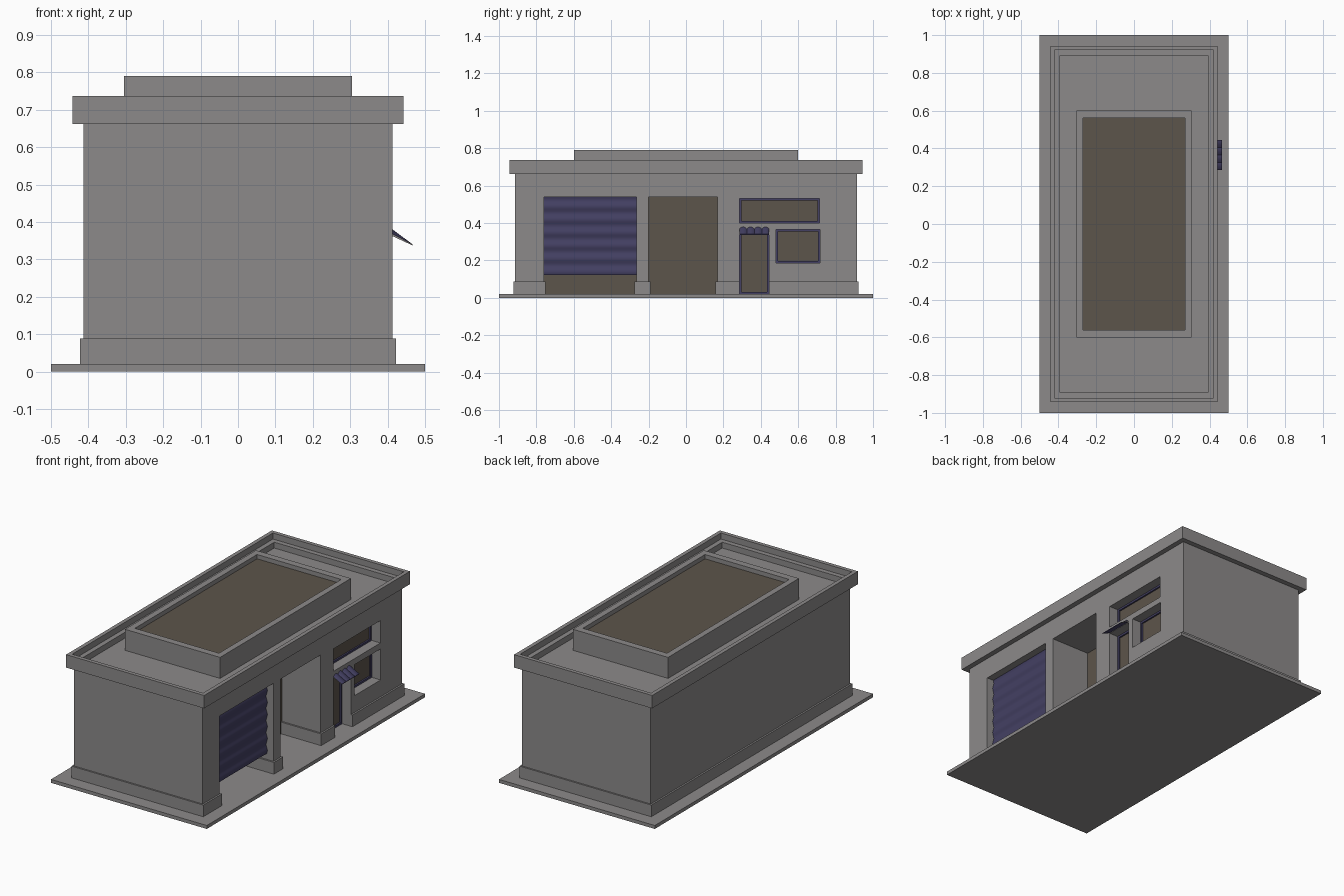
import bpy, bmesh, math

if "Cube" in bpy.data.objects:
    bpy.data.objects.remove(bpy.data.objects["Cube"], do_unlink=True)


def material(name, rgb):
    m = bpy.data.materials.new(name)
    m.use_nodes = True
    m.diffuse_color = (*rgb, 1)
    for node in m.node_tree.nodes:
        if node.type == 'BSDF_PRINCIPLED':
            node.inputs["Base Color"].default_value = (*rgb, 1)
            node.inputs["Roughness"].default_value = 0.8
    return m


GREY = material("concrete grey", (0.265, 0.255, 0.255))
BLUE = material("dark blue metal", (0.057, 0.051, 0.125))
BROWN = material("brown glass", (0.108, 0.09, 0.07))


def finish(name, bm, *mats):
    bmesh.ops.recalc_face_normals(bm, faces=bm.faces)
    mesh = bpy.data.meshes.new(name)
    bm.to_mesh(mesh)
    bm.free()
    for m in mats:
        mesh.materials.append(m)
    ob = bpy.data.objects.new(name, mesh)
    bpy.context.collection.objects.link(ob)
    return ob


def stepped(name, rings, mat=GREY, cap=None):
    """Stack of centred rectangles (half x, half y, z), closed at both ends."""
    bm = bmesh.new()
    loops = [[bm.verts.new((sx * hx, sy * hy, z))
              for sx, sy in ((-1, -1), (1, -1), (1, 1), (-1, 1))]
             for hx, hy, z in rings]
    for a, b in zip(loops, loops[1:]):
        for i in range(4):
            j = (i + 1) % 4
            bm.faces.new((a[i], a[j], b[j], b[i]))
    bm.faces.new(loops[0][::-1])
    top = bm.faces.new(loops[-1])
    if cap:
        top.material_index = 1
    return finish(name, bm, mat, *([cap] if cap else []))


def box(name, x, y, z, mat):
    bm = bmesh.new()
    bmesh.ops.create_cube(bm, size=1)
    for v in bm.verts:
        for i, (lo, hi) in enumerate((x, y, z)):
            v.co[i] = lo if v.co[i] < 0 else hi
    return finish(name, bm, mat)


def cut(ob, x0, y, z):
    """Cut an opening from the street side back to x0."""
    tool = box("cutter", (x0, 0.6), y, z, GREY)
    tool.hide_render = True
    mod = ob.modifiers.new("opening", 'BOOLEAN')
    mod.operation, mod.solver, mod.object = 'DIFFERENCE', 'EXACT', tool
    bpy.context.view_layer.objects.active = ob
    bpy.ops.object.modifier_apply(modifier=mod.name)
    bpy.data.objects.remove(tool, do_unlink=True)


def framed(name, x, y, z, t=0.011):
    """Brown pane with a thin blue frame."""
    box(name + "_pane", (x - 0.005, x + 0.003), y, z, BROWN)
    bars = {"left": ((y[0], y[0] + t), z), "right": ((y[1] - t, y[1]), z),
            "bottom": ((y[0] + t, y[1] - t), (z[0], z[0] + t)),
            "top": ((y[0] + t, y[1] - t), (z[1] - t, z[1]))}
    for side, (by, bz) in bars.items():
        box(f"{name}_frame_{side}", (x - 0.005, x + 0.012), by, bz, BLUE)


FLOOR, WALL, DEEP, SHALLOW = 0.02, 0.413, 0.16, 0.345
GARAGE, ALCOVE = (-0.76, -0.265), (-0.2, 0.168)
DOOR, DOOR_TOP, BAY_TOP = (0.285, 0.445), 0.36, 0.54
HIGH_WINDOW = ((0.285, 0.715), (0.4, 0.53))
LOW_WINDOW = ((0.48, 0.717), (0.185, 0.365))

# Ground slab, walls and plinth
stepped("ground_slab", [(0.5, 1, 0), (0.5, 1, FLOOR)])
walls = stepped("walls", [(WALL, 0.913, FLOOR), (WALL, 0.913, 0.665)])
plinth = stepped("plinth", [(0.423, 0.922, FLOOR), (0.423, 0.922, 0.088)])

# Openings; the plinth lines the two deep bays
for bay in (GARAGE, ALCOVE):
    cut(walls, DEEP, bay, (0, BAY_TOP))
    cut(plinth, DEEP, (bay[0] + 0.01, bay[1] - 0.01), (0, 0.2))
for ob in (walls, plinth):
    cut(ob, SHALLOW, DOOR, (0, DOOR_TOP))
for y, z in (HIGH_WINDOW, LOW_WINDOW):
    cut(walls, SHALLOW, y, z)

# Back panels of the bays, door and windows
box("garage_back_panel", (DEEP - 0.004, DEEP + 0.004), GARAGE, (FLOOR, BAY_TOP), BROWN)
box("entrance_back_panel", (DEEP - 0.004, DEEP + 0.004), ALCOVE, (FLOOR, BAY_TOP), BROWN)
framed("door", SHALLOW, DOOR, (FLOOR, DOOR_TOP))
framed("high_window", SHALLOW, *HIGH_WINDOW)
framed("low_window", SHALLOW, *LOW_WINDOW)

# Rolling shutter with horizontal waves
bm = bmesh.new()
STEPS, WAVES = 48, 6
rows = []
for i in range(STEPS + 1):
    t = i / STEPS
    x = 0.37 + 0.004 * math.sin(t * WAVES * math.tau)
    z = 0.122 + t * (BAY_TOP - 0.122)
    rows.append([bm.verts.new(p) for p in (
        (x, GARAGE[0], z), (x, GARAGE[1], z),
        (x - 0.01, GARAGE[1], z), (x - 0.01, GARAGE[0], z))])
for a, b in zip(rows, rows[1:]):
    for i in range(4):
        j = (i + 1) % 4
        bm.faces.new((a[i], a[j], b[j], b[i]))
bm.faces.new(rows[0][::-1])
bm.faces.new(rows[-1])
shutter = finish("garage_shutter", bm, BLUE)

# Scalloped awning: arches at the wall, tapering to a straight front edge
bm = bmesh.new()
STEPS, ARCHES = 32, 4
ribs = []
for i in range(STEPS + 1):
    t = i / STEPS
    y = DOOR[0] + t * (DOOR[1] - DOOR[0])
    arch = 0.012 * abs(math.sin(t * ARCHES * math.pi))
    ribs.append([bm.verts.new(p) for p in (
        (WALL, y, 0.362), (0.467, y, 0.337),
        (0.467, y, 0.34), (WALL, y, 0.368 + arch))])
for a, b in zip(ribs, ribs[1:]):
    for i in range(4):
        j = (i + 1) % 4
        bm.faces.new((a[i], a[j], b[j], b[i]))
for end in (ribs[0][::-1], ribs[-1]):
    bm.faces.new(end).material_index = 1
awning = finish("door_awning", bm, BLUE, GREY)

for ob in (shutter, awning):
    bpy.ops.object.select_all(action='DESELECT')
    ob.select_set(True)
    bpy.context.view_layer.objects.active = ob
    bpy.ops.object.shade_smooth_by_angle(angle=math.radians(35))

# Cornice with stepped parapet and sunken roof
stepped("cornice_and_roof", [
    (0.443, 0.943, 0.662), (0.443, 0.943, 0.737), (0.42, 0.92, 0.737),
    (0.42, 0.92, 0.702), (0.392, 0.892, 0.702), (0.392, 0.892, 0.668)])

# Raised skylight with recessed glass
stepped("skylight", [
    (0.305, 0.6, 0.664), (0.305, 0.6, 0.79), (0.27, 0.56, 0.79),
    (0.27, 0.56, 0.765)], GREY, BROWN)
